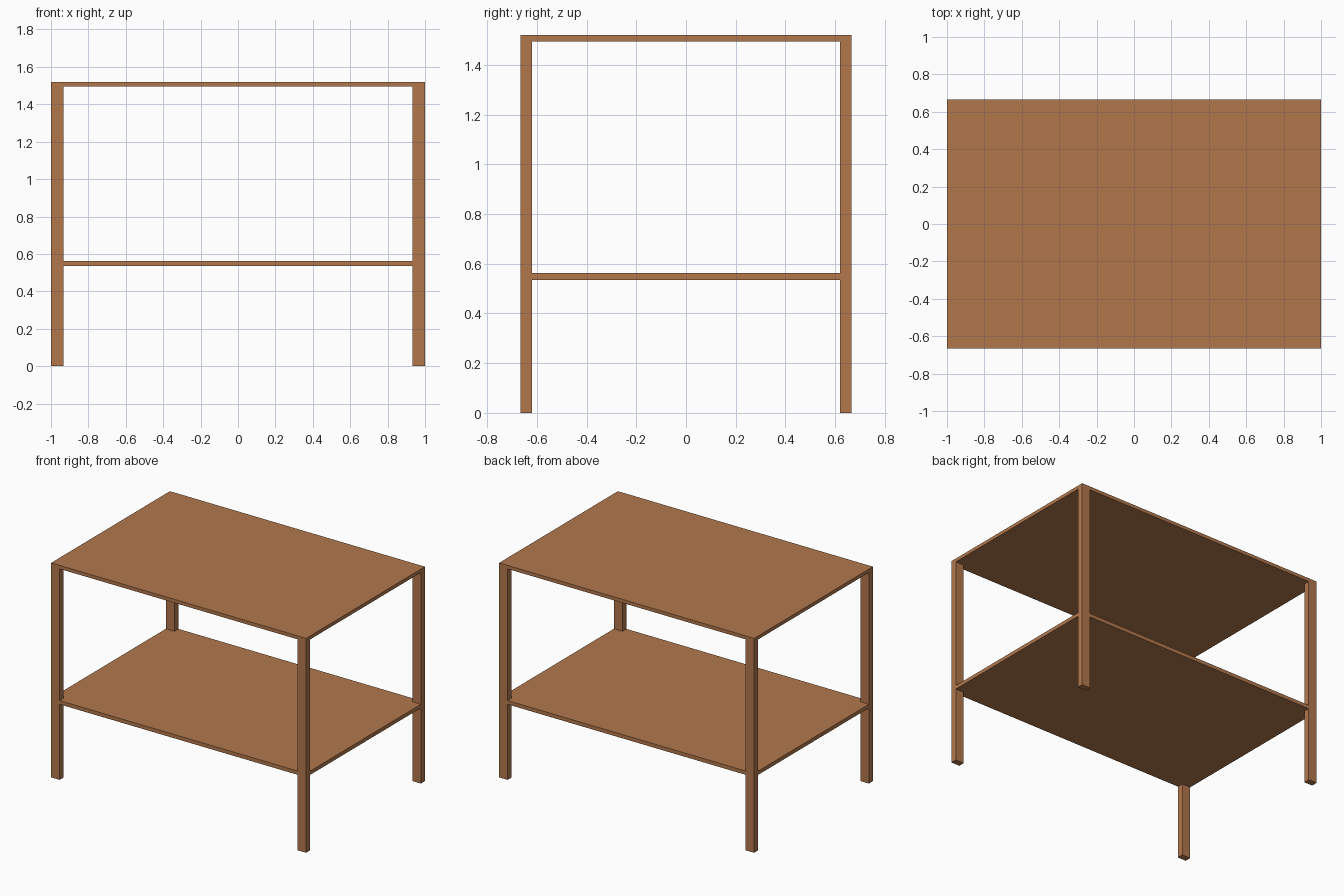
import bpy, bmesh

if "Cube" in bpy.data.objects:
    bpy.data.objects.remove(bpy.data.objects["Cube"])

wood = bpy.data.materials.new("brown wood")
wood.diffuse_color = (0.445, 0.187, 0.073, 1)
wood.use_nodes = True
wood.node_tree.nodes["Principled BSDF"].inputs["Base Color"].default_value = wood.diffuse_color

HX, HY = 1.0, 0.665          # half width and half depth
LX, LY = 0.067, 0.045        # leg section
TOP_Z0, TOP_Z1 = 1.495, 1.52
SHELF_Z0, SHELF_Z1 = 0.535, 0.562


def prism(name, outline, z0, z1):
    """Extrude a flat outline from z0 up to z1."""
    bm = bmesh.new()
    face = bm.faces.new([bm.verts.new((x, y, z0)) for x, y in outline])
    ext = bmesh.ops.extrude_face_region(bm, geom=[face])
    verts = [v for v in ext["geom"] if isinstance(v, bmesh.types.BMVert)]
    bmesh.ops.translate(bm, verts=verts, vec=(0, 0, z1 - z0))
    bmesh.ops.recalc_face_normals(bm, faces=bm.faces)
    mesh = bpy.data.meshes.new(name)
    bm.to_mesh(mesh)
    bm.free()
    mesh.materials.append(wood)
    obj = bpy.data.objects.new(name, mesh)
    bpy.context.collection.objects.link(obj)
    return obj


def rect(x0, x1, y0, y1):
    return [(x0, y0), (x1, y0), (x1, y1), (x0, y1)]


# table top
prism("table_top", rect(-HX, HX, -HY, HY), TOP_Z0, TOP_Z1)

# lower shelf, notched at the corners around the legs
ix, iy = HX - LX, HY - LY
notched = [(ix, -HY), (ix, -iy), (HX, -iy), (HX, iy), (ix, iy), (ix, HY),
           (-ix, HY), (-ix, iy), (-HX, iy), (-HX, -iy), (-ix, -iy), (-ix, -HY)]
prism("lower_shelf", notched, SHELF_Z0, SHELF_Z1)

# four corner legs
for sy, depth in ((-1, "front"), (1, "back")):
    for sx, side in ((-1, "left"), (1, "right")):
        xs = sorted((sx * ix, sx * HX))
        ys = sorted((sy * iy, sy * HY))
        prism(f"{depth}_{side}_leg", rect(*xs, *ys), 0, TOP_Z0)
